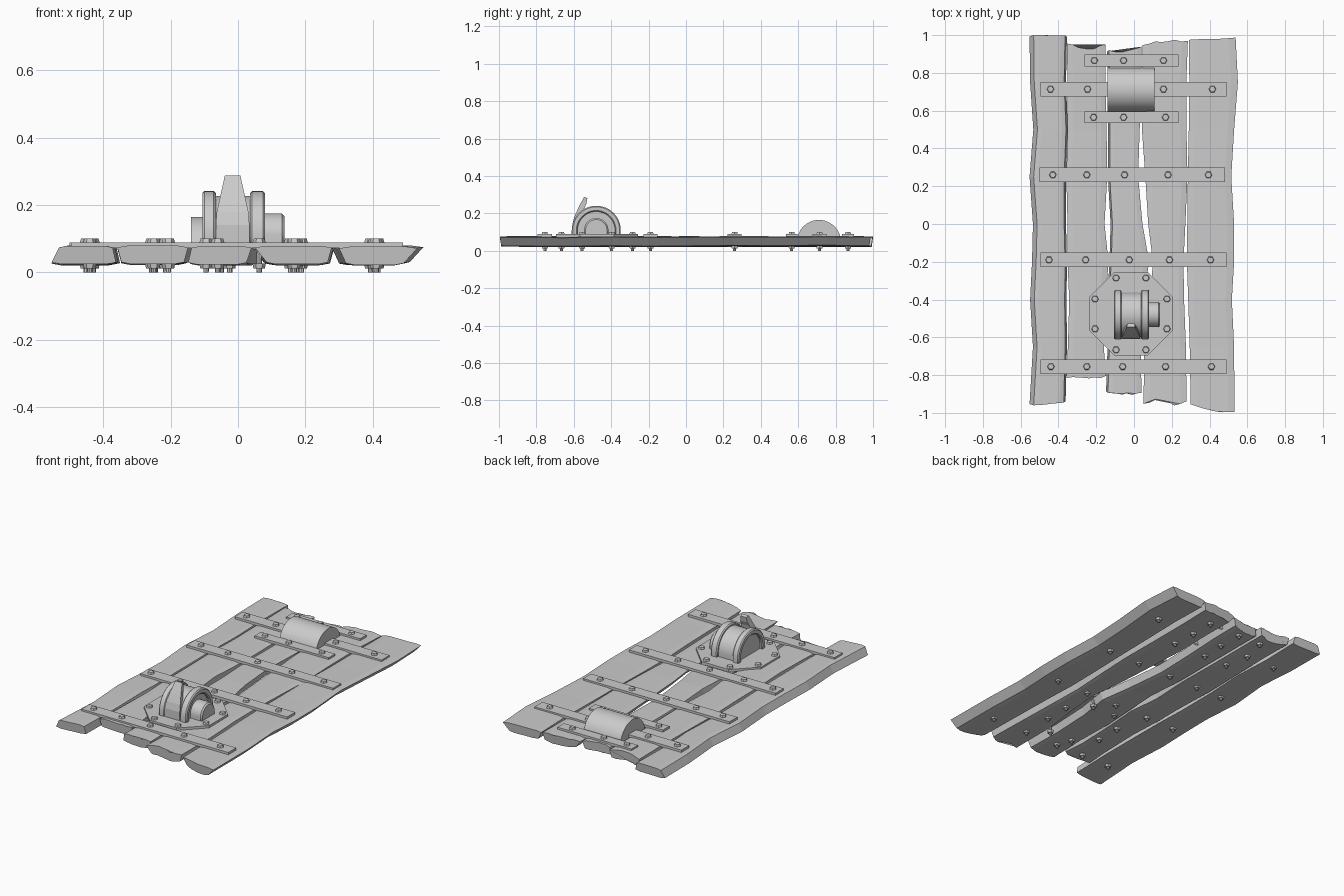
import bpy, bmesh, random
from math import sin, cos, pi, radians

if "Cube" in bpy.data.objects:
    bpy.data.objects.remove(bpy.data.objects["Cube"])

random.seed(4)


def finish(bm, name, smooth=False, bevel=0):
    bmesh.ops.recalc_face_normals(bm, faces=bm.faces)
    me = bpy.data.meshes.new(name)
    bm.to_mesh(me)
    bm.free()
    ob = bpy.data.objects.new(name, me)
    bpy.context.collection.objects.link(ob)
    if bevel:
        m = ob.modifiers.new("bevel", 'BEVEL')
        m.width, m.segments, m.limit_method = bevel, 1, 'ANGLE'
    if smooth:
        bpy.context.view_layer.objects.active = ob
        ob.select_set(True)
        bpy.ops.object.shade_smooth_by_angle(angle=radians(35))
        ob.select_set(False)
    return ob


def loft(bm, rings):
    vs = [[bm.verts.new(p) for p in r] for r in rings]
    n = len(vs[0])
    for a, b in zip(vs, vs[1:]):
        for i in range(n):
            j = (i + 1) % n
            bm.faces.new((a[i], a[j], b[j], b[i]))
    bm.faces.new(vs[0])
    bm.faces.new(vs[-1][::-1])


def prism_x(name, loop, x0, x1, smooth=True, bevel=0):
    bm = bmesh.new()
    loft(bm, [[(x, y, z) for y, z in loop] for x in (x0, x1)])
    return finish(bm, name, smooth, bevel)


def box(name, x0, x1, y0, y1, z0, z1):
    return prism_x(name, [(y0, z0), (y1, z0), (y1, z1), (y0, z1)], x0, x1, False)


def arch(cy, cz, r, zb, n=24):
    pts = [(cy - r * cos(pi * i / n), cz + r * sin(pi * i / n)) for i in range(n + 1)]
    return [(cy - r, zb)] + pts + [(cy + r, zb)]


def disc(bm, x, y, z0, z1, r0, r1, n, turn=0.0):
    loft(bm, [[(x + r * cos(2 * pi * i / n + turn), y + r * sin(2 * pi * i / n + turn), z)
               for i in range(n)] for r, z in ((r0, z0), (r1, z1))])


def lerp_list(vals, u):
    f = u * (len(vals) - 1)
    i = min(int(f), len(vals) - 2)
    return vals[i] + (vals[i + 1] - vals[i]) * (f - i)


# Weathered planks: left edge, right edge, far end, near end,
# then the inset of (top left, top right, bottom left, bottom right)
STATIONS = [1, .75, .5, .25, 0, -.2, -.4, -.65, -1]
PLANKS = [
    ([-.553, -.55, -.533, -.553, -.535, -.54, -.55, -.535, -.553],
     [-.355, -.36, -.35, -.36, -.36, -.355, -.357, -.355, -.362],
     [1, 1, .998, .998], [-.96, -.957, -.95, -.945], (.022, .01, 0, 0)),
    ([-.355, -.352, -.352, -.358, -.352, -.352, -.343, -.35, -.358],
     [-.15, -.15, -.145, -.142, -.156, -.135, -.15, -.16, -.148],
     [.96, .935, .93, .945], [-.81, -.815, -.812, -.81], (0, 0, .012, .012)),
    ([-.142, -.14, -.137, -.138, -.124, -.13, -.142, -.14, -.148],
     [.04, .04, .03, .022, .045, .08, .05, .035, .04],
     [.92, .908, .915, .94], [-.89, -.9, -.903, -.89], (.01, 0, 0, .015)),
    ([.045, .045, .042, .06, .075, .1, .085, .055, .05],
     [.285, .277, .278, .283, .272, .262, .265, .275, .278],
     [.95, .965, .968, .975], [-.955, -.93, -.955, -.945], (0, 0, .035, .012)),
    ([.29, .293, .29, .285, .282, .28, .287, .295, .3],
     [.538, .55, .53, .515, .53, .53, .518, .53, .532],
     [.975, .98, .98, .987], [-.955, -.98, -.997, -.995], (0, 0, .02, .04)),
]
U = [i / 7 for i in range(8)]
for k, (left, right, far, near, (tl, tr, bl, br)) in enumerate(PLANKS):
    bm = bmesh.new()
    rings = []
    for s, y0 in enumerate(STATIONS):
        end = s in (0, 8)
        jag = [random.uniform(-.007, .007) if end and 0 < k < 4 else 0 for _ in U]
        lift = random.uniform(-.003, .003)
        ring = []
        for top in (True, False):
            a, b = (left[s] + tl, right[s] - tr) if top else (left[s] + bl, right[s] - br)
            for i in (range(8) if top else range(7, -1, -1)):
                y = lerp_list(far if s == 0 else near, U[i]) + jag[i] if end else y0
                if end and not top:
                    y *= .993
                edge = .005 if i in (0, 7) else 0
                z = .077 - edge + lift if top else .023 + edge + lift
                ring.append((a + (b - a) * U[i], y, z))
        rings.append(ring)
    loft(bm, rings)
    finish(bm, f"plank_{k + 1}")

# Iron cross straps
bolts = []
for i, (y, x0, x1, hw, xs) in enumerate([
        (.714, -.495, .49, .038, (-.442, -.246, -.05, .156, .415)),
        (.26, -.5, .482, .038, (-.43, -.25, -.05, .18, .394)),
        (-.19, -.495, .49, .038, (-.45, -.256, -.025, .188, .405)),
        (-.755, -.495, .49, .038, (-.44, -.25, -.06, .167, .41)),
        (.866, -.262, .235, .031, (-.21, -.055, .156)),
        (.565, -.262, .235, .031, (-.214, -.055, .167))]):
    box(f"strap_{i + 1}", x0, x1, y - hw, y + hw, .073, .089)
    bolts += [(x, y) for x in xs]

# Curved sheet-metal loop
prism_x("arched_loop", arch(.711, .047, .118, .06) + arch(.711, .047, .109, .06)[::-1],
        -.14, .108)

# Octagonal mounting plate
CX, CY = -.016, -.476
bm = bmesh.new()
disc(bm, CX, CY, .073, .089, .237, .237, 8, pi / 8)
finish(bm, "octagon_plate")
bolts += [(CX + .206 * cos(pi / 8 + i * pi / 4), CY + .206 * sin(pi / 8 + i * pi / 4))
          for i in range(8)]

# Through bolts with hex heads and nuts
bm = bmesh.new()
for x, y in bolts:
    disc(bm, x, y, .087, .1, .02, .016, 6)
    disc(bm, x, y, .027, .012, .02, .017, 6)
    disc(bm, x, y, .06, 0, .009, .008, 8)
finish(bm, "bolts")

# Winch housing: rimmed cheeks, central drum and axle
WY, WZ, ZB = -.48, .11, .08
for side, x0, x1, f0, f1 in (("left", -.106, -.066, -.09, -.066),
                             ("right", .036, .08, .036, .062)):
    prism_x(f"{side}_cheek_rim", arch(WY, WZ, .131, ZB) + arch(WY, WZ, .1, ZB)[::-1],
            x0, x1, True, .006)
    prism_x(f"{side}_cheek_face", arch(WY, WZ, .102, ZB), f0, f1)
prism_x("drum", arch(WY, WZ, .117, ZB), -.07, .04)
prism_x("axle", arch(WY, WZ, .065, ZB), .05, .138, True, .008)

# Tapered hook leaning back over the drum
bm = bmesh.new()
loft(bm, [[(CX - w, y0, z0), (CX + w, y0, z0), (CX + w * .8, y1, z1), (CX - w * .8, y1, z1)]
          for y0, z0, y1, z1, w in (
              (-.608, .085, -.56, .085, .05), (-.608, .14, -.56, .14, .05),
              (-.598, .18, -.555, .18, .047), (-.578, .225, -.545, .225, .037),
              (-.56, .26, -.533, .25, .029), (-.545, .288, -.527, .282, .023))])
finish(bm, "hook")
